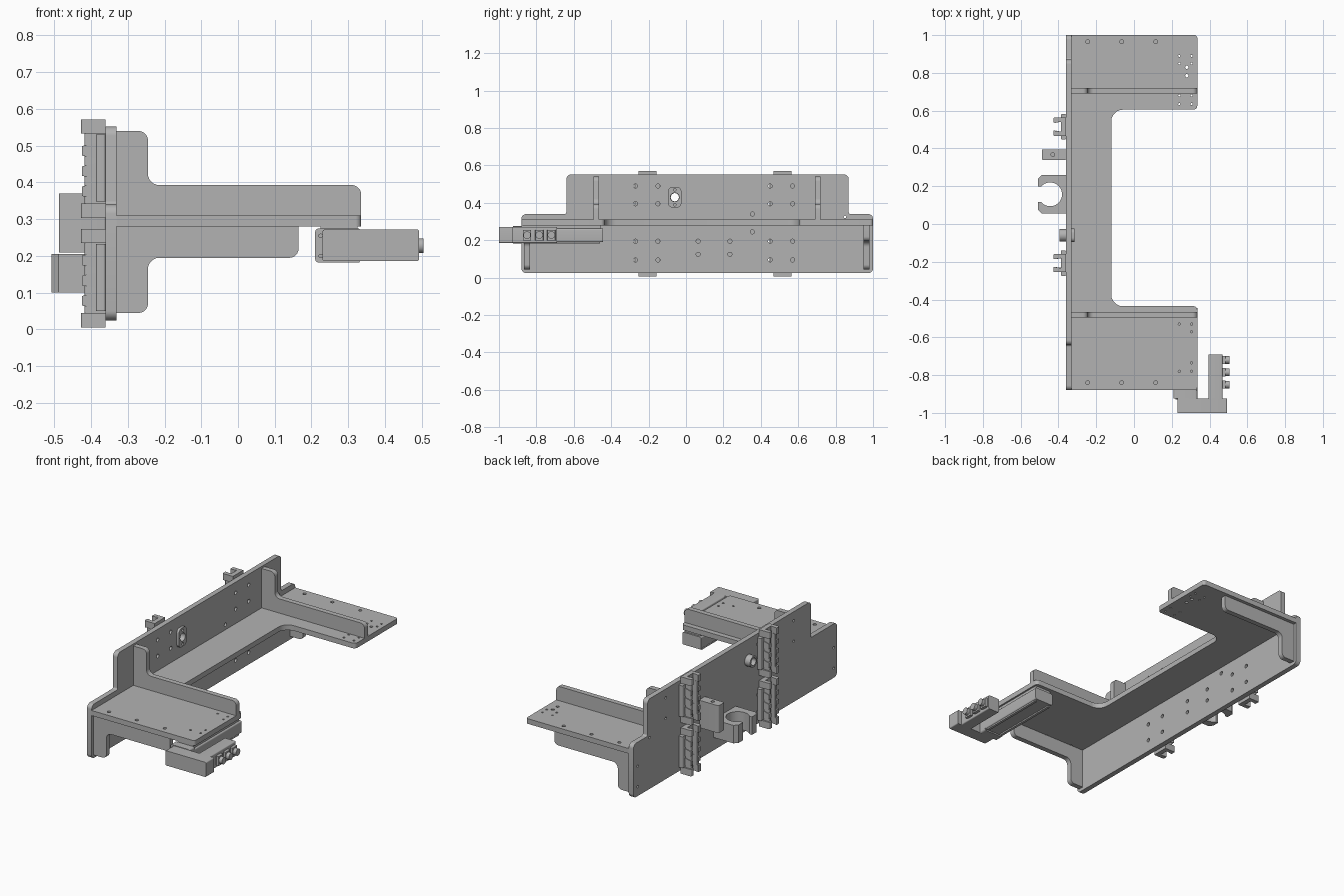
import bpy, bmesh, math
from mathutils import Vector

cube = bpy.data.objects.get("Cube")
if cube:
    bpy.data.objects.remove(cube, do_unlink=True)

grey = bpy.data.materials.new("machined grey")
grey.use_nodes = True
grey.diffuse_color = (0.45, 0.45, 0.45, 1)
grey.node_tree.nodes["Principled BSDF"].inputs["Base Color"].default_value = (0.45, 0.45, 0.45, 1)

PLACE = {"x": lambda u, v, w: (w, u, v),
         "y": lambda u, v, w: (u, w, v),
         "z": lambda u, v, w: (u, v, w)}


def rounded(points, steps=5):
    """Replace each (u, v, radius) corner with a fillet arc."""
    out = []
    for i, (u, v, r) in enumerate(points):
        p = Vector((u, v))
        if r == 0:
            out.append(p)
            continue
        a = (Vector(points[i - 1][:2]) - p).normalized()
        b = (Vector(points[(i + 1) % len(points)][:2]) - p).normalized()
        half = a.angle(b) / 2
        centre = p + (a + b).normalized() * r / math.sin(half)
        start = p + a * r / math.tan(half) - centre
        end = p + b * r / math.tan(half) - centre
        for k in range(steps + 1):
            d = start.lerp(end, k / steps)
            out.append(centre + d.normalized() * r)
    return out


def finish(name, bm):
    bmesh.ops.recalc_face_normals(bm, faces=bm.faces)
    mesh = bpy.data.meshes.new(name)
    bm.to_mesh(mesh)
    bm.free()
    ob = bpy.data.objects.new(name, mesh)
    bpy.context.collection.objects.link(ob)
    mesh.materials.append(grey)
    return ob


def extrude(bm, points, axis, lo, hi):
    bottom = [bm.verts.new(PLACE[axis](p[0], p[1], lo)) for p in points]
    top = [bm.verts.new(PLACE[axis](p[0], p[1], hi)) for p in points]
    bm.faces.new(bottom)
    bm.faces.new(top)
    n = len(points)
    for i in range(n):
        j = (i + 1) % n
        bm.faces.new((bottom[i], bottom[j], top[j], top[i]))


def prism(name, points, axis, lo, hi):
    bm = bmesh.new()
    extrude(bm, rounded(points), axis, lo, hi)
    return finish(name, bm)


def box(name, x, y, z, r=0.0, axis="z"):
    a, b, c = {"x": (y, z, x), "y": (x, z, y), "z": (x, y, z)}[axis]
    corners = [(a[0], b[0], r), (a[1], b[0], r), (a[1], b[1], r), (a[0], b[1], r)]
    return prism(name, corners, axis, *c)


def circle(u, v, r, n=20):
    return [(u + r * math.cos(math.tau * k / n), v + r * math.sin(math.tau * k / n)) for k in range(n)]


def drill(ob, holes, axis, lo, hi):
    """Cut round holes given as (u, v, radius)."""
    bm = bmesh.new()
    for u, v, r in holes:
        extrude(bm, circle(u, v, r, 16), axis, lo, hi)
    cutter = finish("hole_cutter", bm)
    cutter.hide_render = True
    mod = ob.modifiers.new("holes", "BOOLEAN")
    mod.operation, mod.solver, mod.object = "DIFFERENCE", "EXACT", cutter
    bpy.context.view_layer.objects.active = ob
    bpy.ops.object.modifier_apply(modifier=mod.name)
    bpy.data.objects.remove(cutter, do_unlink=True)


# Upright mounting plate with stepped shoulders
R = 0.025
plate = prism("upright_plate", [
    (-0.88, 0.025, R), (1.0, 0.025, R), (1.0, 0.34, R), (0.87, 0.34, 0.01),
    (0.87, 0.552, R), (-0.64, 0.552, R), (-0.64, 0.34, 0.01), (-0.88, 0.34, R)], "x", -0.36, -0.33)
holes = [(y, z, 0.011) for y in (-0.27, -0.15, 0.45, 0.57) for z in (0.095, 0.195, 0.395, 0.49)]
holes += [(y, z, 0.011) for y in (0.065, 0.235) for z in (0.125, 0.195)]
holes += [(0.355, 0.34, 0.011), (0.355, 0.245, 0.011), (-0.06, 0.43, 0.024)]
holes += [(y, z, 0.007) for y in (-0.85, 0.96) for z in (0.08, 0.2)]
holes += [(y, z, 0.007) for y in (-0.48, 0.7) for z in (0.38, 0.5)]
holes += [(0.85, 0.325, 0.007)]
drill(plate, holes, "x", -0.4, -0.3)

# Horizontal C-shaped table
table = prism("table_plate", [
    (-0.33, -0.88, 0), (0.335, -0.88, 0.015), (0.335, -0.435, 0.02), (-0.12, -0.435, 0.06),
    (-0.12, 0.605, 0.06), (0.335, 0.605, 0.02), (0.335, 1.0, 0.015), (-0.33, 1.0, 0)], "z", 0.28, 0.31)
holes = [(x, y, 0.01) for x in (-0.245, -0.065, 0.115) for y in (-0.84, 0.965)]
holes += [(x, y, 0.006) for x in (0.24, 0.305) for y in (-0.78, -0.53, 0.635, 0.68, 0.85, 0.89)]
holes += [(0.305, y, 0.006) for y in (-0.735, -0.57)]
holes += [(0.28, y, 0.009) for y in (0.785, 0.83)]
drill(table, holes, "z", 0.25, 0.35)

# L-shaped stiffening ribs above and below the table
for side, upper, lower in (("right", -0.495, -0.865), ("left", 0.69, 0.95)):
    prism("upper_rib_" + side, [
        (-0.33, 0.31, 0), (0.335, 0.31, 0), (0.335, 0.393, 0.025), (-0.245, 0.393, 0.03),
        (-0.245, 0.54, 0.025), (-0.33, 0.54, 0)], "y", upper, upper + 0.03)
    prism("lower_rib_" + side, [
        (-0.33, 0.28, 0), (0.165, 0.28, 0), (0.165, 0.195, 0.025), (-0.245, 0.195, 0.03),
        (-0.245, 0.045, 0.025), (-0.33, 0.045, 0)], "y", lower, lower + 0.03)


def channel(name, y, half, reach, z0, z1):
    prism(name, [
        (-0.36, y - half, 0), (-0.36, y + half, 0), (reach, y + half, 0.006), (reach, y + 0.02, 0.004),
        (-0.387, y + 0.026, 0), (-0.387, y - 0.026, 0), (reach, y - 0.02, 0.004),
        (reach, y - half, 0.006)], "z", z0, z1)


# Linear guide carriages on the rear of the upright plate
for y in (-0.207, 0.515):
    for z in (0.005, 0.303):
        channel("carriage_end_low", y, 0.048, -0.427, z, z + 0.04)
        channel("carriage_end_high", y, 0.048, -0.427, z + 0.23, z + 0.268)
        channel("carriage_body", y, 0.04, -0.418, z + 0.04, z + 0.23)
        box("carriage_flange", (-0.386, -0.361), (y - 0.068, y + 0.068), (z + 0.045, z + 0.228), 0.005)
        for k in range(3):
            h = z + 0.06 + 0.055 * k
            for s in (-1, 1):
                prism("carriage_lug", [(-0.424, h, 0), (-0.386, h - 0.008, 0), (-0.386, h + 0.036, 0),
                      (-0.424, h + 0.026, 0)], "y", y + s * 0.034 - 0.01, y + s * 0.034 + 0.01)

# Rear stop block and open clamp
stop = box("stop_block", (-0.487, -0.36), (0.34, 0.395), (0.21, 0.37), 0.005)
drill(stop, [(-0.43, 0.367, 0.01)], "z", 0.34, 0.4)
cx, cy, radius = -0.444, 0.157, 0.063
arc = []
for k in range(25):
    a = math.radians(-140 + 280 * k / 24)
    arc.append((cx + radius * math.cos(a), cy + radius * math.sin(a), 0))
prism("open_clamp", [(-0.508, 0.116, 0), *arc, (-0.508, 0.198, 0), (-0.508, 0.24, 0), (-0.488, 0.26, 0),
      (-0.36, 0.26, 0), (-0.36, 0.055, 0), (-0.488, 0.055, 0), (-0.508, 0.075, 0)], "z", 0.1, 0.205)

# Flanged bushing through the upright plate
flange = box("bushing_flange", (-0.33, -0.315), (-0.095, -0.025), (0.375, 0.485), 0.022, "x")
drill(flange, [(-0.06, 0.43, 0.024), (-0.06, 0.47, 0.007), (-0.06, 0.39, 0.007)], "x", -0.35, -0.3)
bm = bmesh.new()
extrude(bm, circle(-0.06, 0.43, 0.033, 24), "x", -0.395, -0.36)
bushing = finish("bushing_sleeve", bm)
drill(bushing, [(-0.06, 0.43, 0.022)], "x", -0.42, -0.34)

# Compact slide unit beneath the right wing
box("slide_body", (0.215, 0.335), (-0.88, -0.445), (0.19, 0.262), 0.008, "y")
box("slide_cap", (0.225, 0.325), (-0.88, -0.455), (0.26, 0.28))
for x in (0.22, 0.315):
    box("slide_rail", (x, x + 0.015), (-0.87, -0.46), (0.182, 0.192))
box("slide_nose", (0.21, 0.335), (-0.925, -0.88), (0.182, 0.275), 0.01, "y")
box("slide_end_block", (0.23, 0.493), (-1.0, -0.925), (0.186, 0.272), 0.006, "y")
box("slide_arm", (0.395, 0.468), (-0.93, -0.69), (0.186, 0.272), 0.006, "y")
for y in (-0.85, -0.785, -0.72):
    box("adjuster_base", (0.468, 0.485), (y - 0.022, y + 0.022), (0.2, 0.255), 0.004)
    bm = bmesh.new()
    extrude(bm, circle(y, 0.228, 0.02), "x", 0.485, 0.505)
    finish("adjuster_knob", bm)
for x in (0.22, 0.235):
    for z in (0.2, 0.255):
        bm = bmesh.new()
        extrude(bm, circle(x + 0.005, z, 0.006, 12), "y", -0.93, -0.92)
        finish("nose_screw", bm)

# Smooth the fillets and keep machined edges crisp
bpy.ops.object.select_all(action="DESELECT")
for ob in bpy.context.scene.objects:
    if ob.type == "MESH" and ob.data.materials and ob.data.materials[0] == grey:
        ob.select_set(True)
        bpy.context.view_layer.objects.active = ob
bpy.ops.object.shade_smooth_by_angle(angle=math.radians(30))
